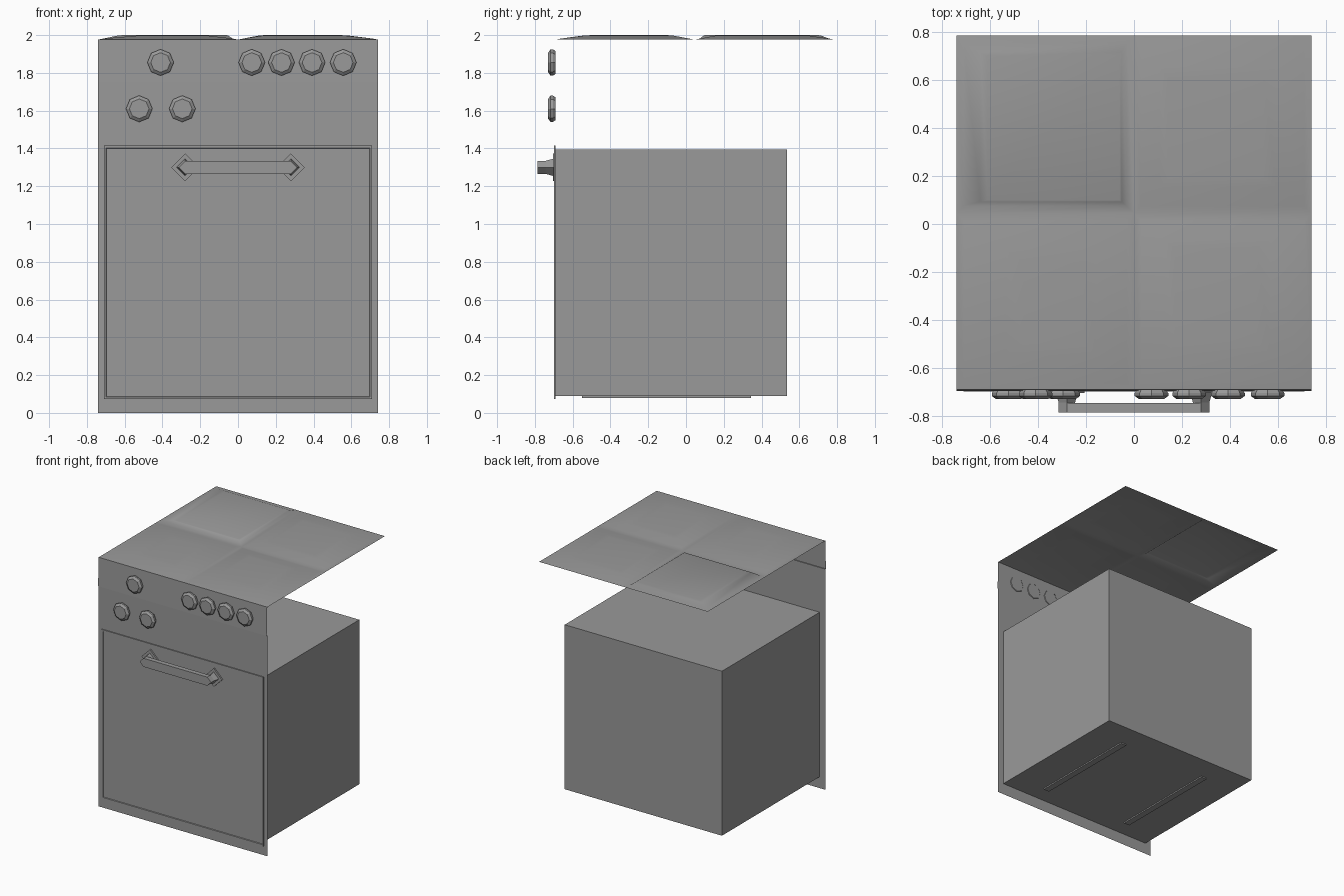
import bpy, bmesh, math
from mathutils import Vector

cube = bpy.data.objects.get("Cube")
if cube:
    bpy.data.objects.remove(cube, do_unlink=True)

grey = bpy.data.materials.new("enamel_grey")
grey.use_nodes = True
GREY = (0.32, 0.32, 0.32, 1)
grey.diffuse_color = GREY
grey.node_tree.nodes["Principled BSDF"].inputs["Base Color"].default_value = GREY

FRONT = -0.69      # plane of the front panel
HALF = 0.74        # half width of the cooker


def finish(name, bm, smooth=False):
    bm.normal_update()
    mesh = bpy.data.meshes.new(name)
    bm.to_mesh(mesh)
    bm.free()
    mesh.materials.append(grey)
    for p in mesh.polygons:
        p.use_smooth = smooth
    obj = bpy.data.objects.new(name, mesh)
    bpy.context.collection.objects.link(obj)
    return obj


def box(bm, lo, hi):
    lo, hi = Vector(lo), Vector(hi)
    verts = bmesh.ops.create_cube(bm, size=1)["verts"]
    for v in verts:
        v.co = Vector(l + (c + 0.5) * (h - l) for l, h, c in zip(lo, hi, v.co))
    return verts


def lathe(bm, x, z, sides, profile):
    """Stack rings of (radius, y) along y and cap the front."""
    rings = [[bm.verts.new((x + r * math.cos(math.tau * i / sides), y,
                            z + r * math.sin(math.tau * i / sides)))
              for i in range(sides)] for r, y in profile]
    for a, b in zip(rings, rings[1:]):
        for i in range(sides):
            j = (i + 1) % sides
            bm.faces.new((a[i], a[j], b[j], b[i]))
    bm.faces.new(rings[-1])


# Front panel with the slightly tilted control strip above it
bm = bmesh.new()
profile = [(FRONT, 0), (FRONT, 1.75), (FRONT - 0.007, 1.75), (FRONT, 1.976)]
rows = [[bm.verts.new((x, y, z)) for x in (-HALF, HALF)] for y, z in profile]
for a, b in zip(rows, rows[1:]):
    bm.faces.new((a[0], a[1], b[1], b[0]))
finish("front_panel", bm)

# Oven box, open behind the door
bm = bmesh.new()
box(bm, (-0.69, FRONT, 0.09), (0.69, 0.535, 1.395))
bm.normal_update()
bmesh.ops.delete(bm, geom=[f for f in bm.faces if f.normal.y < -0.9], context="FACES")
finish("oven_box", bm)

# Runners under the oven box
bm = bmesh.new()
for x in (-0.39, 0.39):
    box(bm, (x - 0.025, -0.55, 0.08), (x + 0.025, 0.345, 0.09))
finish("runners", bm)

# Door with a raised rim around its inset face
bm = bmesh.new()
box(bm, (-0.71, FRONT - 0.008, 0.073), (0.71, FRONT, 1.415))
bm.normal_update()
face = [f for f in bm.faces if f.normal.y < -0.9]
bmesh.ops.inset_region(bm, faces=face, thickness=0.017)
bmesh.ops.inset_region(bm, faces=face, thickness=0.004, depth=-0.005)
finish("oven_door", bm)

# Handle: diamond mounts and posts joined by a bar
bm = bmesh.new()
for x in (-0.28, 0.28):
    lathe(bm, x, 1.3, 4, [(0.073, FRONT), (0.073, -0.705)])
    lathe(bm, x, 1.3, 4, [(0.045, -0.705), (0.034, -0.745), (0.034, -0.785)])
box(bm, (-0.28, -0.785, 1.266), (0.28, -0.747, 1.334))
finish("door_handle", bm)

# Octagonal knobs, two rows
knobs = [(x, 1.855) for x in (-0.41, 0.073, 0.23, 0.392, 0.557)]
knobs += [(x, 1.61) for x in (-0.523, -0.295)]
for x, z in knobs:
    bm = bmesh.new()
    lathe(bm, x, z, 8, [(0.06, FRONT), (0.07, -0.705), (0.07, -0.717), (0.052, -0.73)])
    finish("knob", bm)

# Hob sheet: four cells, each sloping softly up to a flat plate
MID_Y, BACK = 0.045, 0.785
cells = [  # cell corners, then plate corners
    ((-HALF, MID_Y, 0, BACK), (-0.61, 0.10, -0.06, 0.70)),
    ((0, MID_Y, HALF, BACK), (0.14, 0.19, 0.54, 0.61)),
    ((0, FRONT, HALF, MID_Y), (0.17, -0.49, 0.51, -0.10)),
    ((-HALF, FRONT, 0, MID_Y), (-0.46, -0.50, -0.21, -0.16)),
]


def loop(bm, rect, z):
    x0, y0, x1, y1 = rect
    return [bm.verts.new((x, y, z)) for x, y in ((x0, y0), (x1, y0), (x1, y1), (x0, y1))]


bm = bmesh.new()
for cell, plate in cells:
    rim = [c + s * 0.03 for c, s in zip(cell, (1, 1, -1, -1))]
    slope = [r * 0.3 + p * 0.7 for r, p in zip(rim, plate)]
    loops = [loop(bm, cell, 1.976), loop(bm, rim, 1.982),
             loop(bm, slope, 1.997), loop(bm, plate, 2.0)]
    for a, b in zip(loops, loops[1:]):
        for i in range(4):
            j = (i + 1) % 4
            bm.faces.new((a[i], a[j], b[j], b[i]))
    bm.faces.new(loops[-1])
bmesh.ops.remove_doubles(bm, verts=bm.verts, dist=0.0005)
finish("hob_sheet", bm, smooth=True)
